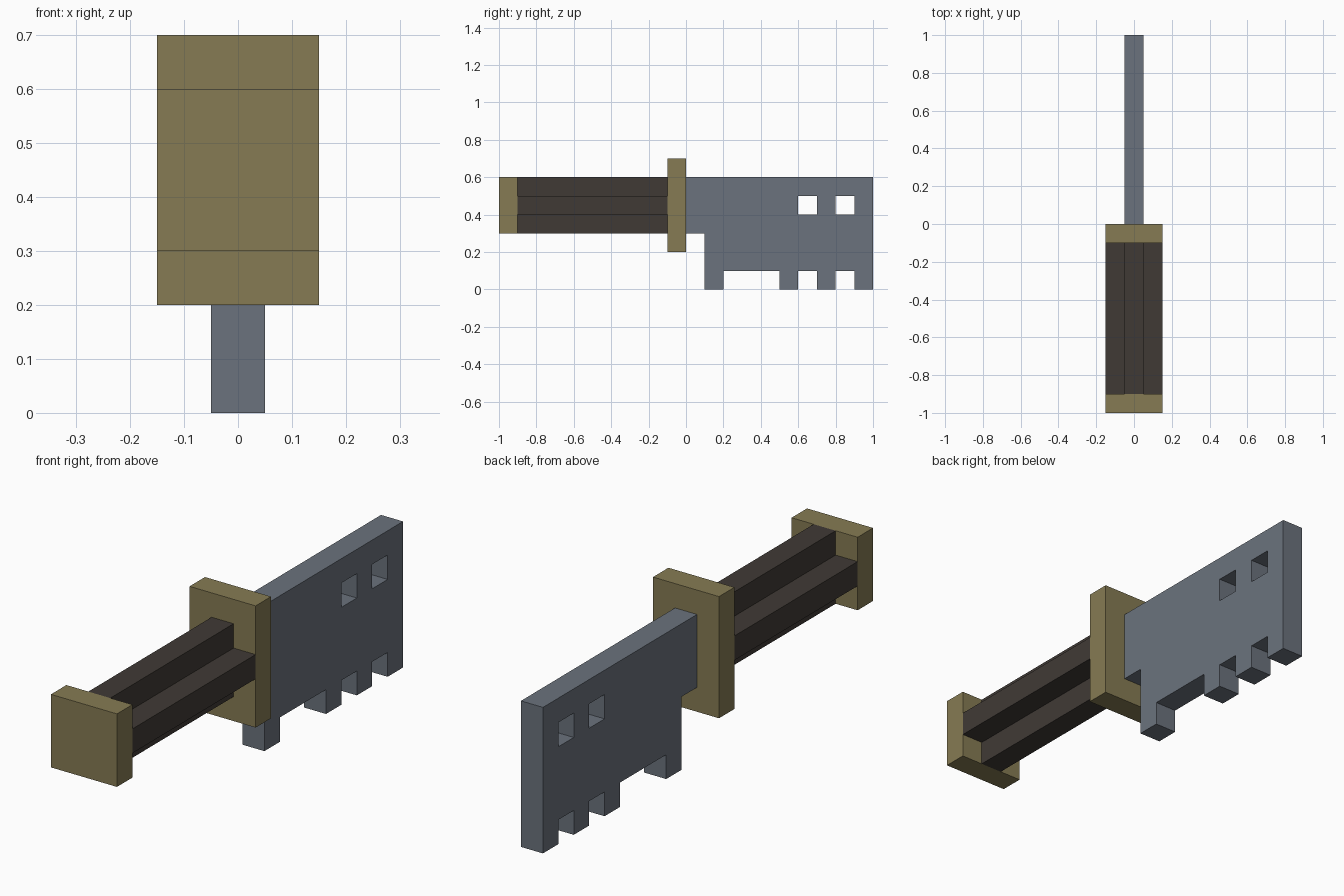
import bpy
import math

if "Cube" in bpy.data.objects:
    bpy.data.objects.remove(bpy.data.objects["Cube"])


def material(name, color):
    m = bpy.data.materials.new(name)
    m.diffuse_color = (*color, 1)
    m.use_nodes = True
    m.node_tree.nodes["Principled BSDF"].inputs["Base Color"].default_value = m.diffuse_color
    return m


steel = material("steel_grey", (0.147, 0.171, 0.205))
brass = material("dull_brass", (0.238, 0.198, 0.087))
grip_brown = material("dark_brown", (0.051, 0.042, 0.036))


def box(name, lo, hi, mat):
    """Axis-aligned box between two corners."""
    bpy.ops.mesh.primitive_cube_add(size=1, location=[(a + b) / 2 for a, b in zip(lo, hi)])
    ob = bpy.context.object
    ob.name = name
    ob.scale = [b - a for a, b in zip(lo, hi)]
    bpy.ops.object.transform_apply(location=False, rotation=False, scale=True)
    ob.data.materials.append(mat)


def slab(name, loops, half, location, rotation, mat):
    """Filled flat profile (later loops are holes), thickened both ways."""
    cu = bpy.data.curves.new(name, 'CURVE')
    cu.dimensions = '2D'
    cu.fill_mode = 'BOTH'
    cu.extrude = half
    for pts in loops:
        sp = cu.splines.new('POLY')
        sp.points.add(len(pts) - 1)
        for p, (u, v) in zip(sp.points, pts):
            p.co = (u, v, 0, 1)
        sp.use_cyclic_u = True
        sp.use_smooth = False
    ob = bpy.data.objects.new(name, cu)
    bpy.context.collection.objects.link(ob)
    ob.location, ob.rotation_euler = location, rotation
    bpy.ops.object.select_all(action='DESELECT')
    ob.select_set(True)
    bpy.context.view_layer.objects.active = ob
    bpy.ops.object.convert(target='MESH')
    ob = bpy.context.object
    bpy.ops.object.shade_flat()
    ob.data.materials.clear()
    ob.data.materials.append(mat)


# Blade: key-like outline with teeth on the lower edge and two square windows
outline = [(0, 0.6), (0, 0.3), (0.1, 0.3)]
for start, end in ((0.1, 0.2), (0.5, 0.6), (0.7, 0.8), (0.9, 1.0)):
    tooth = [(start, 0.1), (start, 0), (end, 0), (end, 0.1)]
    if start == 0.1:
        tooth = tooth[1:]
    if end == 1.0:
        tooth = tooth[:-1]
    outline += tooth
outline.append((1.0, 0.6))
windows = [[(y, 0.4), (y, 0.5), (y + 0.1, 0.5), (y + 0.1, 0.4)] for y in (0.6, 0.8)]
slab("blade", [outline] + windows, 0.05, (0, 0, 0),
     (math.pi / 2, 0, math.pi / 2), steel)

# Grip: plus-shaped cross-section
a, b = 0.05, 0.15
plus = [(a, b), (-a, b), (-a, a), (-b, a), (-b, -a), (-a, -a),
        (-a, -b), (a, -b), (a, -a), (b, -a), (b, a), (a, a)]
slab("grip", [plus], 0.4, (0, -0.5, 0.45), (math.pi / 2, 0, 0), grip_brown)

# Guard and pommel
box("guard", (-0.15, -0.1, 0.2), (0.15, 0, 0.7), brass)
box("pommel", (-0.15, -1.0, 0.3), (0.15, -0.9, 0.6), brass)
